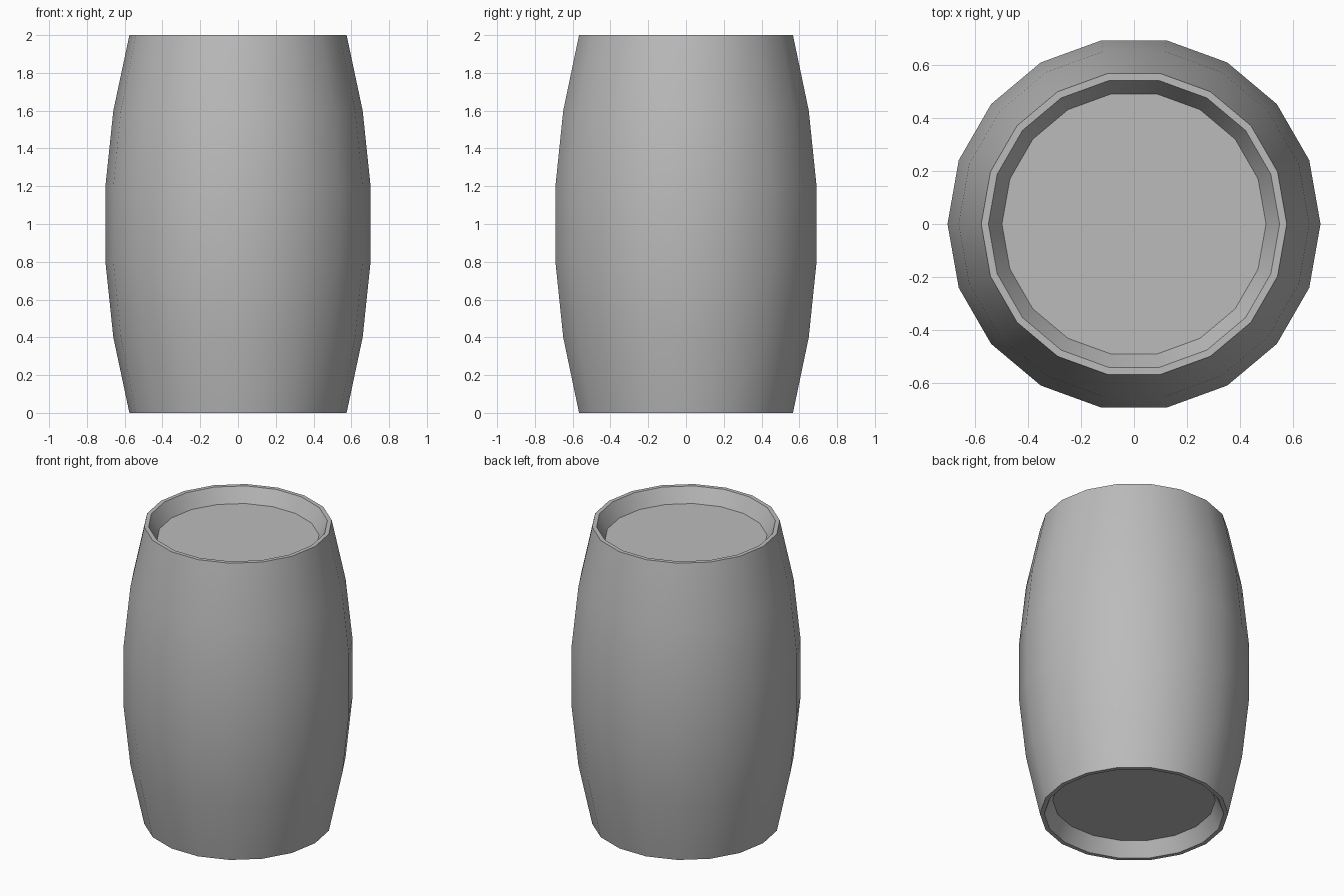
import bpy, bmesh, math

cube = bpy.data.objects.get("Cube")
if cube:
    bpy.data.objects.remove(cube, do_unlink=True)

SIDES = 18

# Single grey material
grey = bpy.data.materials.new("plain_grey")
grey.use_nodes = True
colour = (0.5, 0.5, 0.5, 1)
grey.diffuse_color = colour
grey.node_tree.nodes["Principled BSDF"].inputs["Base Color"].default_value = colour

# Upper half profile (radius, z): bulging staves, flat rim, tapered recess, lid
upper = [(0.702, 1.2), (0.66, 1.6), (0.575, 2.0), (0.548, 2.0), (0.497, 1.905)]
lower = [(r, 2 - z) for r, z in reversed(upper)]

bm = bmesh.new()
rings = []
for r, z in lower + upper:
    steps = [2 * math.pi * i / SIDES for i in range(SIDES)]
    rings.append([bm.verts.new((r * math.cos(a), r * math.sin(a), z)) for a in steps])

# Walls between neighbouring rings
for a, b in zip(rings, rings[1:]):
    for i in range(SIDES):
        j = (i + 1) % SIDES
        bm.faces.new((a[i], a[j], b[j], b[i]))

# Recessed bottom and lid
bm.faces.new(list(reversed(rings[0])))
bm.faces.new(rings[-1])
bmesh.ops.recalc_face_normals(bm, faces=bm.faces)

mesh = bpy.data.meshes.new("barrel")
bm.to_mesh(mesh)
bm.free()
mesh.materials.append(grey)
barrel = bpy.data.objects.new("barrel", mesh)
bpy.context.collection.objects.link(barrel)

# Smooth staves, crisp rims
bpy.ops.object.select_all(action='DESELECT')
barrel.select_set(True)
bpy.context.view_layer.objects.active = barrel
bpy.ops.object.shade_smooth_by_angle(angle=math.radians(30))
